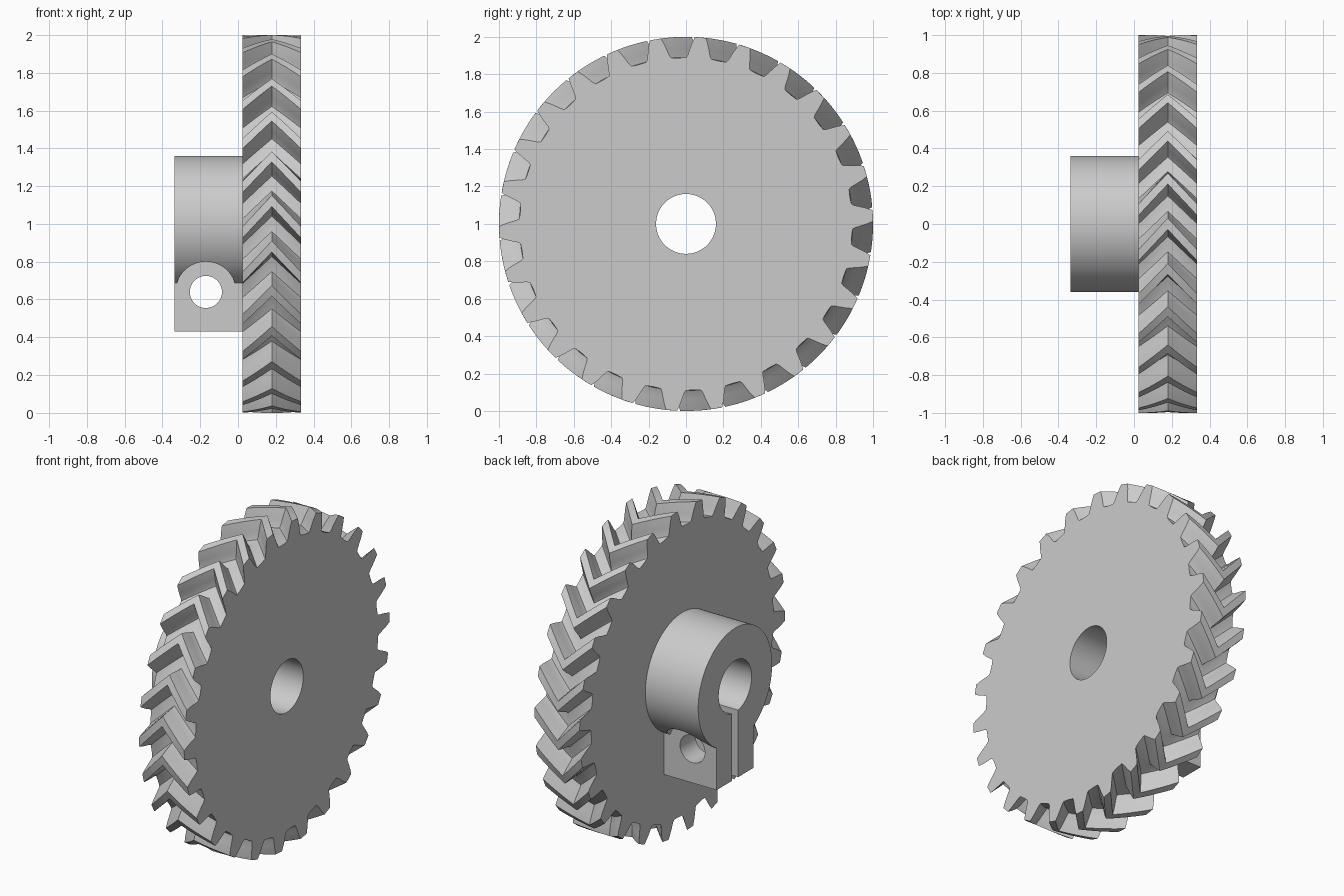
import bpy, bmesh
from math import sin, cos, radians, pi
from mathutils import Matrix, Vector

cube = bpy.data.objects.get("Cube")
if cube:
    bpy.data.objects.remove(cube)

grey = bpy.data.materials.new("plain grey")
grey.use_nodes = True
grey.diffuse_color = (0.6, 0.6, 0.6, 1)
grey.node_tree.nodes["Principled BSDF"].inputs["Base Color"].default_value = (0.6, 0.6, 0.6, 1)

TEETH = 26
PITCH = 360 / TEETH
X0, X1 = 0.025, 0.333          # gear faces
TWIST, START = 9.5, 4.4        # helix sweep to the middle, first tooth angle
HUB_X = -0.335
BOLT = (-0.17, 0, 0.64)


def add_object(name, bm):
    bmesh.ops.recalc_face_normals(bm, faces=bm.faces)
    mesh = bpy.data.meshes.new(name)
    bm.to_mesh(mesh)
    bm.free()
    mesh.materials.append(grey)
    obj = bpy.data.objects.new(name, mesh)
    bpy.context.collection.objects.link(obj)
    return obj


def cylinder(name, radius, length, centre, axis, sides=96):
    bm = bmesh.new()
    turn = Matrix.Rotation(pi / 2, 4, "Y" if axis == "X" else "X")
    bmesh.ops.create_cone(bm, cap_ends=True, segments=sides, radius1=radius, radius2=radius,
                          depth=length, matrix=Matrix.Translation(centre) @ turn)
    return add_object(name, bm)


def box(name, low, high):
    low, high = Vector(low), Vector(high)
    bm = bmesh.new()
    bmesh.ops.create_cube(bm, size=1, matrix=Matrix.Translation((low + high) / 2)
                          @ Matrix.Diagonal((*(high - low), 1)))
    return add_object(name, bm)


def combine(obj, other, operation):
    mod = obj.modifiers.new(operation, "BOOLEAN")
    mod.operation, mod.object, mod.solver = operation, other, "EXACT"
    graph = bpy.context.evaluated_depsgraph_get()
    mesh = bpy.data.meshes.new_from_object(obj.evaluated_get(graph))
    obj.modifiers.clear()
    obj.data = mesh
    bpy.data.objects.remove(other)


def smooth(obj):
    bpy.ops.object.select_all(action="DESELECT")
    obj.select_set(True)
    bpy.context.view_layer.objects.active = obj
    bpy.ops.object.shade_smooth_by_angle(angle=radians(25))


# Herringbone gear: one tooth outline, repeated round and twisted out and back
flank = [(4.3, 0.891), (3.75, 0.905), (3.1, 0.938), (2.45, 0.97), (1.7, 1.0)]
tooth = [(-PITCH / 2, 0.888)] + [(-a, r) for a, r in flank] + [(a, r) for a, r in reversed(flank)]
outline = [(START + i * PITCH + a, r) for i in range(TEETH) for a, r in tooth]
STEPS = 8
bm = bmesh.new()
rings = []
for s in range(STEPS + 1):
    t = s / STEPS
    turn = TWIST * (1 - abs(2 * t - 1))
    rings.append([bm.verts.new((X0 + (X1 - X0) * t, r * sin(radians(a + turn)),
                                1 + r * cos(radians(a + turn)))) for a, r in outline])
for ring, following in zip(rings, rings[1:]):
    for i in range(len(ring)):
        bm.faces.new((ring[i - 1], ring[i], following[i], following[i - 1]))
bm.faces.new(rings[0])
bm.faces.new(rings[-1])
gear = add_object("herringbone_gear", bm)
combine(gear, cylinder("gear_bore", 0.16, 2, (0, 0, 1), "X"), "DIFFERENCE")
smooth(gear)

# Hub with clamp block, split by a slot
hub_end = X0 + 0.01
hub = cylinder("clamp_hub", 0.36, hub_end - HUB_X, ((HUB_X + hub_end) / 2, 0, 1), "X")
combine(hub, box("clamp_block", (HUB_X, -0.18, 0.43), (hub_end, 0.18, 0.9)), "UNION")
combine(hub, cylinder("hub_bore", 0.16, 2, (0, 0, 1), "X"), "DIFFERENCE")
combine(hub, box("clamp_slot", (-1, -0.03, 0.3), (1, 0.03, 1)), "DIFFERENCE")

# Bolt hole and the clearance for bolt head and nut on both sides
combine(hub, cylinder("bolt_hole", 0.085, 2, BOLT, "Y", 48), "DIFFERENCE")
for side in (-1, 1):
    centre = (BOLT[0], side * 0.48, BOLT[2])
    combine(hub, cylinder("bolt_clearance", 0.16, 0.6, centre, "Y", 64), "DIFFERENCE")
smooth(hub)
